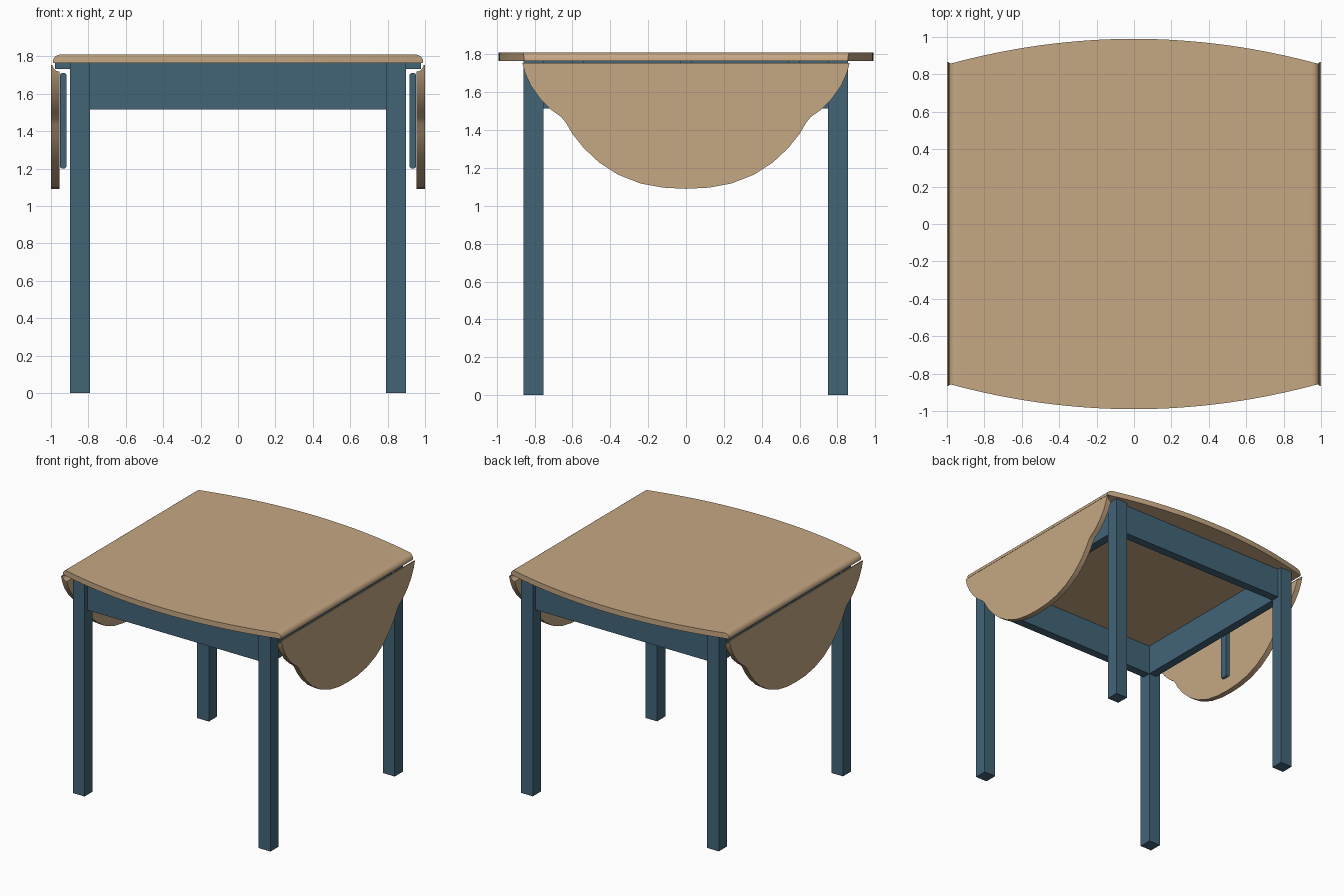
import bpy, bmesh, math
from mathutils import Vector

cube = bpy.data.objects.get("Cube")
if cube:
    bpy.data.objects.remove(cube, do_unlink=True)


def material(name, rgb):
    m = bpy.data.materials.new(name)
    m.use_nodes = True
    m.diffuse_color = (*rgb, 1)
    m.node_tree.nodes["Principled BSDF"].inputs["Base Color"].default_value = (*rgb, 1)
    return m


WOOD = material("warm wood", (0.56, 0.387, 0.228))
BLUE = material("blue paint", (0.054, 0.129, 0.187))


def finish(name, bm, mat, smooth=False):
    bmesh.ops.recalc_face_normals(bm, faces=bm.faces)
    mesh = bpy.data.meshes.new(name)
    bm.to_mesh(mesh)
    bm.free()
    mesh.materials.append(mat)
    ob = bpy.data.objects.new(name, mesh)
    bpy.context.collection.objects.link(ob)
    if smooth:
        bpy.ops.object.select_all(action="DESELECT")
        ob.select_set(True)
        bpy.context.view_layer.objects.active = ob
        bpy.ops.object.shade_smooth_by_angle(angle=math.radians(35))
    return ob


def box(name, lo, hi, mat, round_ends=0):
    """Box between two corners, optionally with rounded upper and lower ends."""
    bm = bmesh.new()
    bmesh.ops.create_cube(bm, size=1)
    lo, hi = Vector(lo), Vector(hi)
    for v in bm.verts:
        v.co = (lo + hi) / 2 + v.co * (hi - lo)
    if round_ends:
        edges = [e for e in bm.edges if abs((e.verts[0].co - e.verts[1].co).y) > 0.01]
        bmesh.ops.bevel(bm, geom=edges, offset=round_ends, segments=4,
                        profile=0.5, affect="EDGES")
    return finish(name, bm, mat, bool(round_ends))


def prism(points, direction):
    """Extrude a closed outline along a vector."""
    bm = bmesh.new()
    face = bm.faces.new([bm.verts.new(p) for p in points])
    top = bmesh.ops.extrude_face_region(bm, geom=[face])
    moved = [g for g in top["geom"] if isinstance(g, bmesh.types.BMVert)]
    bmesh.ops.translate(bm, verts=moved, vec=direction)
    bmesh.ops.recalc_face_normals(bm, faces=bm.faces)
    return bm


def bevel_where(bm, rule, offset, profile):
    edges = [e for e in bm.edges if all(rule(v.co) for v in e.verts)]
    bmesh.ops.bevel(bm, geom=edges, offset=offset, segments=6,
                    profile=profile, affect="EDGES")


# Table top: bowed ends, rounded upper side edges
HALF_X, UNDER, TOP = 0.99, 1.765, 1.81
steps = 32
arc = []
for i in range(steps + 1):
    x = HALF_X * (2 * i / steps - 1)
    arc.append((x, 0.99 - 0.135 * (x / HALF_X) ** 2))
outline = [(x, y, UNDER) for x, y in arc] + [(x, -y, UNDER) for x, y in reversed(arc)]
bm = prism(outline, (0, 0, TOP - UNDER))
bevel_where(bm, lambda c: abs(c.x) > HALF_X - 0.001 and c.z > TOP - 0.001, 0.04, 0.5)
finish("table_top", bm, WOOD, True)

# Half outline of a drop leaf, from upper corner to lowest point
leaf_curve = [(0.865, 1.755), (0.85, 1.70), (0.82, 1.635), (0.77, 1.565),
              (0.71, 1.505), (0.66, 1.47), (0.635, 1.44), (0.60, 1.38),
              (0.54, 1.305), (0.46, 1.23), (0.36, 1.165), (0.24, 1.118),
              (0.12, 1.096)]
leaf_half = leaf_curve + [(0, 1.09)]
leaf_outline = leaf_half + [(-y, z) for y, z in reversed(leaf_curve)]

for side, label in ((1, "left"), (-1, "right")):
    # Hanging leaf with a hollowed upper inner edge
    bm = prism([(side, y, z) for y, z in leaf_outline], (-side * 0.045, 0, 0))
    bevel_where(bm, lambda c: abs(c.x) < 0.96 and c.z > 1.75, 0.037, 0.1)
    finish(label + "_leaf", bm, WOOD, True)

    # Folded support arm behind the leaf
    xs = sorted((side * 0.917, side * 0.953))
    box(label + "_support_arm", (xs[0], -0.03, 1.2), (xs[1], 0.03, 1.712), BLUE, 0.016)

    # Hinge lugs under the edge of the top
    xs = sorted((side * 0.88, side * 0.978))
    for n, y in enumerate((-0.57, 0, 0.57)):
        box(f"{label}_hinge_lug_{n + 1}", (xs[0], y - 0.03, 1.732),
            (xs[1], y + 0.03, UNDER), BLUE)

    # Legs
    xs = sorted((side * 0.79, side * 0.897))
    for y, end in ((-0.86, "front"), (0.75, "back")):
        box(f"{end}_{label}_leg", (xs[0], y, 0), (xs[1], y + 0.106, UNDER), BLUE)

    # Side apron
    xs = sorted((side * 0.79, side * 0.86))
    box(label + "_apron", (xs[0], -0.76, 1.515), (xs[1], 0.755, UNDER), BLUE)

# End aprons
box("front_apron", (-0.795, -0.825, 1.515), (0.795, -0.755, UNDER), BLUE)
box("back_apron", (-0.795, 0.75, 1.515), (0.795, 0.82, UNDER), BLUE)
